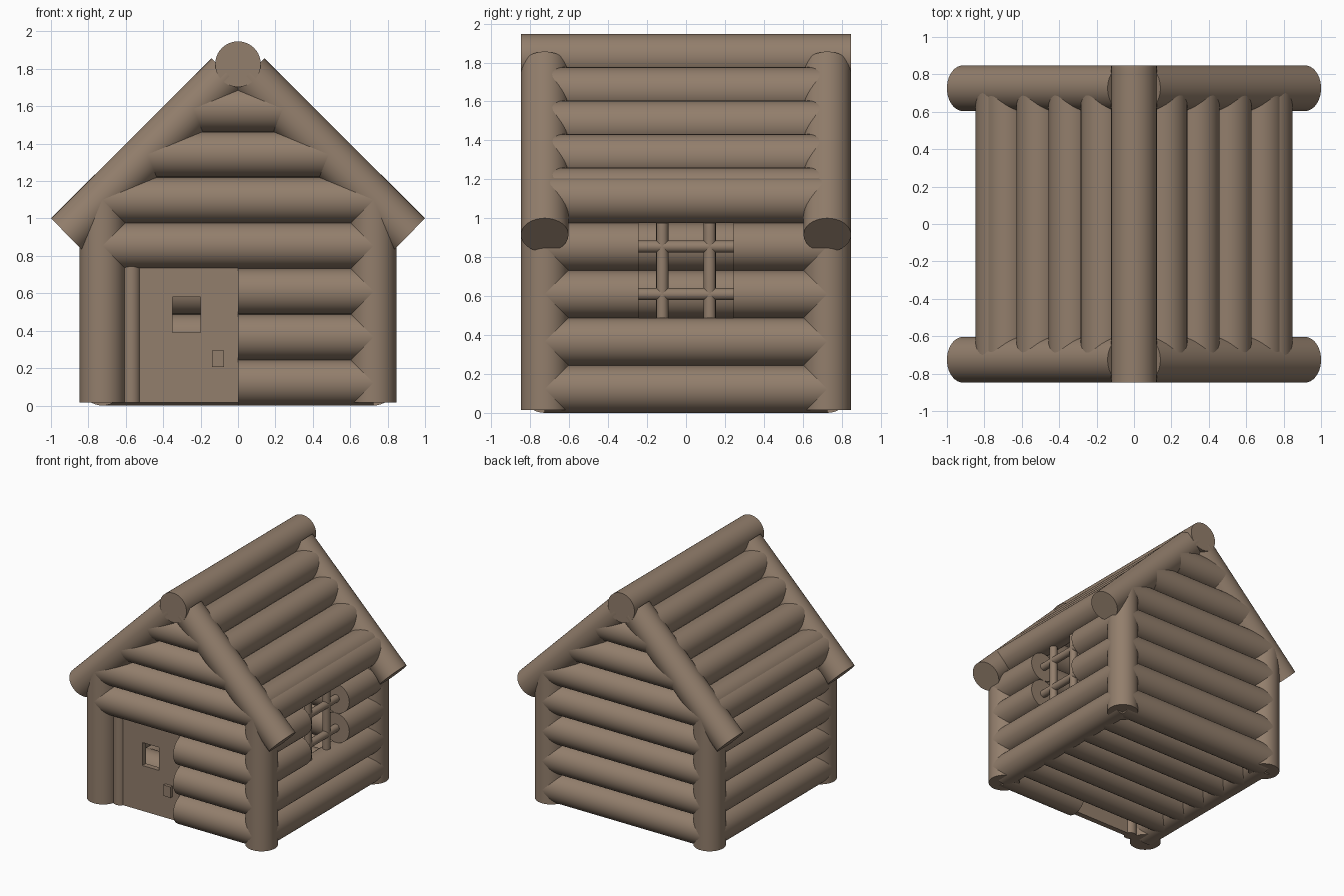
import bpy
import math
from mathutils import Vector

if "Cube" in bpy.data.objects:
    bpy.data.objects.remove(bpy.data.objects["Cube"])

R = 0.122            # log radius
X, Y = 0.725, 0.726  # wall centre lines
S = 1.825            # roof plane: |x| + z = S

wood = bpy.data.materials.new("brown_wood")
wood.diffuse_color = (0.29, 0.21, 0.15, 1)
wood.use_nodes = True
wood.node_tree.nodes["Principled BSDF"].inputs["Base Color"].default_value = wood.diffuse_color


def log(name, a, b, r=R, sides=40):
    """Capped round log from point a to point b."""
    a, b = Vector(a), Vector(b)
    d = b - a
    bpy.ops.mesh.primitive_cylinder_add(vertices=sides, radius=r, depth=d.length, location=(a + b) / 2)
    o = bpy.context.object
    o.rotation_euler = d.to_track_quat('Z', 'Y').to_euler()
    o.name = name
    o.data.materials.append(wood)
    bpy.ops.object.shade_smooth_by_angle(angle=math.radians(35))
    return o


def box(name, lo, hi):
    lo, hi = Vector(lo), Vector(hi)
    bpy.ops.mesh.primitive_cube_add(size=1, location=(lo + hi) / 2)
    o = bpy.context.object
    o.scale = hi - lo
    o.name = name
    o.data.materials.append(wood)
    return o


heights = [R + i * 2 * R for i in range(7)]

# Corner posts and sloping rafters
for sx in (-1, 1):
    for sy in (-1, 1):
        log("corner_post", (sx * X, sy * Y, 0.015), (sx * X, sy * Y, S - X))
        log("rafter", (sx * 0.914, sy * Y, S - 0.911), (sx * 0.055, sy * Y, S - 0.055))

# Front and back walls with stepped gables; the door cuts the lowest front logs
for i, z in enumerate(heights):
    w = min(X, S - z)
    log("back_wall_log", (-w, Y, z), (w, Y, z))
    log("front_wall_log", (0 if i < 3 else -w, -Y, z), (w, -Y, z))

# Side walls; the window cuts two logs on the right
for i, z in enumerate(heights[:5]):
    log("left_wall_log", (-X, -Y, z), (-X, Y, z))
    if i in (2, 3):
        for s in (-1, 1):
            log("right_wall_log", (X, s * 0.245, z), (X, s * Y, z))
    else:
        log("right_wall_log", (X, -Y, z), (X, Y, z))

# Floor logs
for i in range(-2, 3):
    log("floor_log", (-X, i * 2 * R, R), (X, i * 2 * R, R))

# Roof logs and ridge
for i in range(4):
    x = 0.163 + i * 0.172
    for s in (-1, 1):
        log("roof_log", (s * x, -Y, S - 0.008 - x), (s * x, Y, S - 0.008 - x))
log("ridge_log", (0, -0.847, 1.825), (0, 0.847, 1.825))

# Window lattice
for s in (-1, 1):
    log("window_upright", (X, s * 0.122, 0.488), (X, s * 0.122, 0.976), 0.031, 16)
    log("window_crossbar", (X, -0.245, 0.732 + s * R), (X, 0.245, 0.732 + s * R), 0.031, 16)

# Door: panels around a square opening, a jamb pole and a handle
y0, y1 = -0.75, -0.705
box("door_left_panel", (-0.57, y0, 0.015), (-0.35, y1, 0.745))
box("door_right_panel", (-0.20, y0, 0.015), (0.0, y1, 0.745))
box("door_lower_panel", (-0.35, y0, 0.015), (-0.20, y1, 0.39))
box("door_upper_panel", (-0.35, y0, 0.58), (-0.20, y1, 0.745))
log("door_jamb", (-0.57, -Y, 0.015), (-0.57, -Y, 0.745), 0.05, 24)
box("door_handle", (-0.14, y0 - 0.025, 0.205), (-0.075, y0 + 0.01, 0.295))
